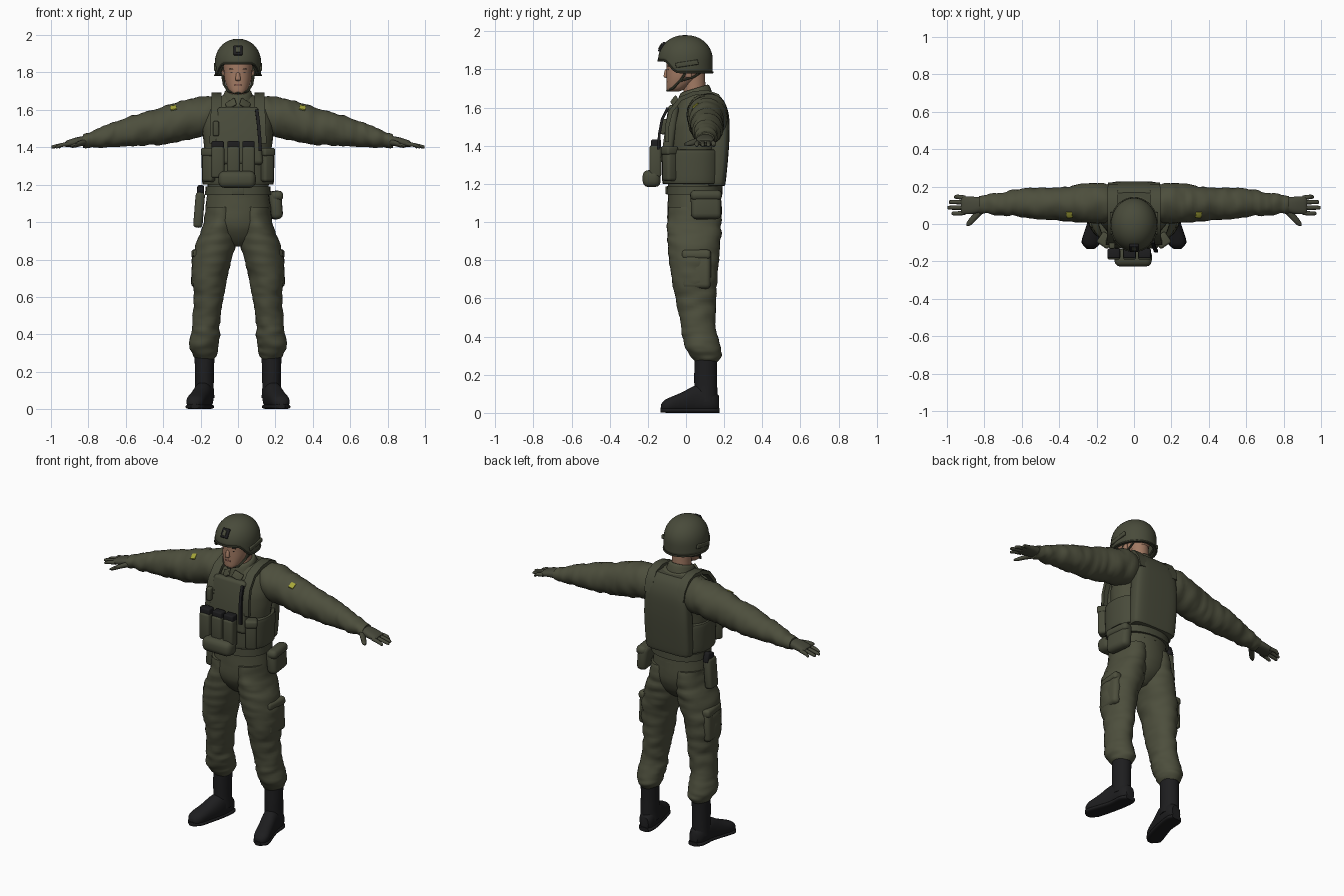
import bpy, bmesh, math
from mathutils import Vector, Euler, noise

if "Cube" in bpy.data.objects:
    bpy.data.objects.remove(bpy.data.objects["Cube"], do_unlink=True)


def material(name, r, g, b):
    mat = bpy.data.materials.new(name)
    mat.use_nodes = True
    mat.diffuse_color = (r, g, b, 1)
    shader = next(n for n in mat.node_tree.nodes if n.type == "BSDF_PRINCIPLED")
    shader.inputs["Base Color"].default_value = (r, g, b, 1)
    shader.inputs["Roughness"].default_value = 0.8
    return mat


CLOTH = material("olive cloth", .074, .077, .046)
GEAR = material("olive gear", .066, .07, .043)
GLOVE = material("dark olive glove", .062, .064, .042)
BLACK = material("black leather", .0125, .0125, .0135)
SKIN = material("skin", .36, .195, .125)
LIP = material("lip", .23, .1, .075)
HAIR = material("dark brown", .05, .032, .023)
YELLOW = material("yellow", .38, .38, .04)


def finish(name, bm, mat, mirror=False):
    """Turn a bmesh into a smooth-shaded object, optionally doubled across x."""
    bmesh.ops.recalc_face_normals(bm, faces=bm.faces)
    mesh = bpy.data.meshes.new(name)
    bm.to_mesh(mesh)
    bm.free()
    mesh.materials.append(mat)
    obj = bpy.data.objects.new(name, mesh)
    bpy.context.collection.objects.link(obj)
    bpy.ops.object.select_all(action="DESELECT")
    obj.select_set(True)
    bpy.context.view_layer.objects.active = obj
    bpy.ops.object.shade_smooth_by_angle(angle=math.radians(42))
    if mirror:
        obj.modifiers.new("mirror", "MIRROR").use_mirror_merge = False
    return obj


def spline(a, b, c, d, t):
    return b + t * (c - a + t * (2 * a - 5 * b + 4 * c - d + t * (3 * (b - c) + d - a))) / 2


def loft(name, rings, mat, axis="z", mirror=False, power=2, fold=0, tilt=0, steps=4, sides=28, floor=0):
    """Rings are (place on axis, two centre values, two radii), joined smoothly."""
    rows = []
    for i in range(len(rings) - 1):
        four = [rings[max(i - 1, 0)], rings[i], rings[i + 1], rings[min(i + 2, len(rings) - 1)]]
        rows += [[spline(*v, s / steps) for v in zip(*four)] for s in range(steps)]
    rows.append(rings[-1])
    bm, loops = bmesh.new(), []
    for p, cu, cv, ru, rv in rows:
        loop = []
        for k in range(sides):
            a = math.tau * k / sides
            u, v = (math.copysign(abs(f) ** (2 / power), f) for f in (math.cos(a), math.sin(a)))
            spot = Vector((p * 22, (cu + u * ru) * 9, (cv + v * rv) * 9))
            grow = fold * (noise.noise(spot) + .5 * noise.noise(spot * 2))
            u, v = cu + u * (ru + grow), cv + v * (rv + grow)
            co = {"x": (p, u, v), "y": (u, p, v), "z": (u, v, p + tilt * (v - cv))}[axis]
            loop.append(bm.verts.new((co[0], co[1], max(co[2], floor))))
        loops.append(loop)
    for low, high in zip(loops, loops[1:]):
        for k in range(sides):
            n = (k + 1) % sides
            bm.faces.new((low[k], low[n], high[n], high[k]))
    bm.faces.new(loops[0])
    bm.faces.new(loops[-1])
    return finish(name, bm, mat, mirror)


def box(name, centre, size, mat, bevel=.012, top=1, turn=(0, 0, 0), mirror=False):
    """Rounded box; top narrows its upper end."""
    bm = bmesh.new()
    bmesh.ops.create_cube(bm, size=1)
    for v in bm.verts:
        if v.co.z > 0:
            v.co.x *= top
        v.co = Vector(a * b for a, b in zip(v.co, size))
    bmesh.ops.bevel(bm, geom=bm.edges[:], offset=bevel, segments=3, profile=.5, affect="EDGES")
    for v in bm.verts:
        v.co = Euler(turn).to_matrix() @ v.co + Vector(centre)
    return finish(name, bm, mat, mirror)


def strap(name, points, width, thick, mat, mirror=False):
    """Flat band of the given width along x, following the points."""
    pts, bm, loops = [Vector(p) for p in points], bmesh.new(), []
    for i, p in enumerate(pts):
        along = pts[min(i + 1, len(pts) - 1)] - pts[max(i - 1, 0)]
        out = along.cross(Vector((1, 0, 0))).normalized() * thick / 2
        side = Vector((width / 2, 0, 0))
        loops.append([bm.verts.new(p + c) for c in (out + side, out - side, -out - side, side - out)])
    for low, high in zip(loops, loops[1:]):
        for k in range(4):
            bm.faces.new((low[k], low[k - 1], high[k - 1], high[k]))
    bm.faces.new(loops[0])
    bm.faces.new(loops[-1])
    return finish(name, bm, mat, mirror)


def tube(name, points, radius, mat, cyclic=False, mirror=False):
    """Round cord through the points."""
    pts, bm, loops = [Vector(p) for p in points], bmesh.new(), []
    last = len(pts) - 1
    for i, p in enumerate(pts):
        ahead = pts[(i + 1) % len(pts)] if cyclic else pts[min(i + 1, last)]
        behind = pts[i - 1] if cyclic else pts[max(i - 1, 0)]
        turn = (ahead - behind).to_track_quat("Z", "Y")
        ring = [Vector((math.cos(a), math.sin(a), 0)) * radius for a in (math.tau * k / 8 for k in range(8))]
        loops.append([bm.verts.new(p + turn @ r) for r in ring])
    for low, high in zip(loops, loops[1:]):
        for k in range(8):
            bm.faces.new((low[k], low[k - 1], high[k - 1], high[k]))
    if cyclic:
        bmesh.ops.bridge_loops(bm, edges=[e for e in bm.edges if e.is_boundary])
    else:
        bm.faces.new(loops[0])
        bm.faces.new(loops[-1])
    return finish(name, bm, mat, mirror)


# Head, neck and face
loft("head", [(1.685, 0, -.065, .025, .03), (1.7, 0, -.052, .047, .05), (1.75, 0, -.02, .069, .083),
              (1.8, 0, -.005, .076, .098), (1.87, 0, 0, .078, .1), (1.93, 0, 0, .05, .07)], SKIN, power=2.2)
loft("neck", [(1.6, 0, .045, .065, .07), (1.68, 0, .045, .056, .058), (1.79, 0, .04, .056, .06)], SKIN)
box("nose", (0, -.1, 1.778), (.03, .03, .045), SKIN, .009, top=.6, turn=(-.2, 0, 0))
box("ears", (.078, .012, 1.785), (.018, .035, .055), SKIN, .007, mirror=True)
box("eyes", (.029, -.092, 1.8), (.02, .009, .007), HAIR, .002, turn=(0, 0, .25), mirror=True)
box("eyebrows", (.03, -.093, 1.818), (.034, .009, .006), HAIR, .002, turn=(0, 0, .25), mirror=True)
box("mouth", (0, -.099, 1.735), (.036, .009, .009), LIP, .002)


# Helmet with a rim that rises over the face
def helmet_point(a, t):
    lift = min(max((math.cos(a) - .3) / .5, 0), 1)
    rim = 1.785 + .062 * lift * lift * (3 - 2 * lift)
    phi = t * math.acos((rim - 1.852) / .128)
    out = math.sin(min(phi, math.pi / 2)) ** .92
    return (.124 * out * math.sin(a), -.003 - .143 * out * math.cos(a), 1.852 + .128 * math.cos(phi))


angles = [math.tau * k / 40 for k in range(40)]
bm = bmesh.new()
rows = [[bm.verts.new(helmet_point(a, t / 12)) for a in angles] for t in range(1, 13)]
crown = bm.verts.new(helmet_point(0, 0))
for k in range(40):
    bm.faces.new((crown, rows[0][k - 1], rows[0][k]))
    for upper, lower in zip(rows, rows[1:]):
        bm.faces.new((upper[k - 1], lower[k - 1], lower[k], upper[k]))
shell = finish("helmet", bm, GEAR).modifiers.new("thickness", "SOLIDIFY")
shell.thickness = .02
tube("helmet_rim", [helmet_point(a, 1) for a in angles], .005, GEAR, cyclic=True)
box("helmet_mount", (0, -.124, 1.917), (.048, .022, .058), BLACK, .006, turn=(-.55, 0, 0))
box("helmet_mount_plate", (0, -.134, 1.922), (.022, .009, .034), GEAR, .003, turn=(-.55, 0, 0))
box("helmet_rails", (.122, .005, 1.83), (.014, .12, .026), GEAR, .005, turn=(.15, 0, 0), mirror=True)
tube("chin_straps", [(.085, .01, 1.8), (.076, -.03, 1.74), (.052, -.07, 1.7), (0, -.098, 1.69)], .007, GEAR, mirror=True)
tube("nape_straps", [(.07, .1, 1.8), (.074, .04, 1.76), (.076, -.03, 1.74)], .006, GEAR, mirror=True)

# Shirt
loft("shirt", [(1.12, 0, .045, .165, .14), (1.25, 0, .04, .165, .13), (1.4, 0, .045, .18, .135),
               (1.52, 0, .06, .19, .14), (1.6, 0, .075, .17, .125), (1.655, 0, .07, .12, .095),
               (1.685, 0, .055, .07, .06)], CLOTH, fold=.004)
loft("collar", [(1.6, 0, .045, .13, .1), (1.65, 0, .045, .09, .092), (1.69, 0, .045, .074, .078),
                (1.7, 0, .045, .066, .068)], CLOTH, tilt=.3)
box("collar_flaps", (.038, -.058, 1.632), (.06, .012, .045), CLOTH, .005, turn=(-.5, .5, .35), mirror=True)
loft("sleeves", [(.06, .1, 1.575, .085, .09), (.18, .112, 1.565, .108, .106), (.3, .11, 1.541, .1, .108),
                 (.42, .108, 1.511, .088, .097), (.55, .11, 1.49, .082, .084), (.68, .11, 1.464, .066, .063),
                 (.78, .108, 1.443, .053, .045), (.83, .105, 1.435, .044, .036)],
     CLOTH, axis="x", mirror=True, fold=.009, steps=8)
box("sleeve_patches", (.345, .05, 1.611), (.032, .036, .009), YELLOW, .002, turn=(.6, .2, 0), mirror=True)

# Gloved hands
loft("palms", [(.8, .105, 1.436, .036, .028), (.86, .1, 1.43, .046, .024), (.91, .1, 1.42, .047, .018),
               (.925, .1, 1.416, .042, .012)], GLOVE, axis="x", mirror=True, power=2.5)
for finger, y, tip in (("index", .062, .975), ("middle", .089, .998), ("ring", .115, .99), ("little", .139, .962)):
    spread = (y - .1) * .15
    loft(finger + "_fingers", [(.9, y, 1.418, .013, .012), (.94, y + spread, 1.413, .012, .011),
                               (tip - .008, y + spread, 1.403, .01, .009), (tip, y + spread, 1.401, .004, .004)],
         GLOVE, axis="x", mirror=True, sides=10)
loft("thumbs", [(.81, .078, 1.428, .022, .018), (.845, .045, 1.42, .025, .015), (.875, .014, 1.41, .022, .012),
                (.895, -.002, 1.404, .009, .006)], GLOVE, axis="x", mirror=True, sides=12)

# Trousers
loft("trouser_seat", [(1.18, 0, .045, .162, .135), (1.08, 0, .045, .173, .142), (.98, 0, .043, .175, .137),
                      (.91, 0, .042, .12, .1), (.87, 0, .042, .045, .055)], CLOTH, fold=.004)
loft("trouser_legs", [(1.08, .085, .045, .082, .135), (.98, .097, .044, .092, .143), (.9, .114, .042, .107, .14),
                      (.8, .138, .042, .106, .13), (.7, .154, .045, .096, .118), (.6, .156, .05, .08, .104),
                      (.5, .165, .06, .074, .096), (.42, .174, .068, .075, .09), (.34, .181, .09, .08, .092),
                      (.29, .177, .105, .062, .078), (.268, .177, .106, .05, .062)],
     CLOTH, mirror=True, fold=.008, steps=7)
box("cargo_pockets", (.216, .055, .745), (.054, .15, .19), CLOTH, .024, turn=(0, -.05, -.1), mirror=True)
box("cargo_flaps", (.217, .055, .83), (.054, .152, .05), CLOTH, .018, turn=(0, -.05, -.1), mirror=True)

# Boots
loft("boot_shafts", [(.06, .18, .105, .053, .062), (.15, .18, .103, .05, .06), (.31, .178, .105, .054, .06)],
     BLACK, mirror=True, fold=.002)
loft("boot_feet", [(.172, .172, .05, .028, .04), (.14, .178, .06, .047, .06), (.06, .186, .07, .05, .075),
                   (-.02, .208, .053, .05, .055), (-.08, .225, .042, .05, .041), (-.112, .23, .035, .04, .032),
                   (-.13, .232, .028, .02, .018)],
     BLACK, axis="y", mirror=True, power=2.3, floor=.008)
loft("boot_soles", [(.176, .172, .013, .032, .013), (.14, .178, .013, .05, .013), (.05, .188, .013, .048, .013),
                    (-.08, .225, .013, .053, .013), (-.112, .23, .014, .043, .013), (-.134, .232, .015, .02, .012)],
     BLACK, axis="y", mirror=True, power=3)

# Belt and hip gear
loft("belt", [(1.145, 0, .045, .176, .147), (1.19, 0, .045, .174, .145)], GEAR, power=2.3)
box("belt_buckle", (0, -.102, 1.167), (.06, .012, .04), GEAR, .004)
box("hip_pouch", (.198, .105, 1.09), (.065, .16, .15), GEAR, .028, turn=(0, -.08, .12))
box("hip_pouch_flap", (.202, .105, 1.14), (.066, .166, .055), GEAR, .024, turn=(0, -.08, .12))
box("holster", (-.208, .05, 1.065), (.05, .085, .19), GEAR, .018, turn=(0, .08, 0))
box("sidearm_grip", (-.2, .06, 1.16), (.036, .065, .065), BLACK, .01, turn=(.3, 0, 0))

# Plate carrier
loft("side_band", [(1.2, 0, .037, .185, .155), (1.22, 0, .037, .192, .162), (1.36, 0, .038, .194, .163),
                   (1.38, 0, .038, .188, .156)], GEAR, power=2.4)
box("front_panel", (0, -.085, 1.46), (.27, .056, .31), GEAR, .02, top=.82, turn=(-.14, 0, 0))
loft("back_panel", [(1.19, 0, .155, .14, .045), (1.21, 0, .158, .152, .05), (1.35, 0, .172, .155, .05),
                    (1.46, 0, .178, .152, .05), (1.56, 0, .175, .142, .05), (1.63, 0, .157, .128, .045),
                    (1.668, 0, .138, .112, .03)], GEAR, power=4)
strap("shoulder_straps", [(.125, -.1, 1.42), (.122, -.1, 1.5), (.118, -.08, 1.58), (.115, -.03, 1.645),
                          (.115, .04, 1.675), (.115, .11, 1.681), (.115, .165, 1.662), (.112, .2, 1.61),
                          (.11, .212, 1.55)], .055, .022, GEAR, mirror=True)
strap("sling", [(.1, -.095, 1.6), (.108, -.125, 1.54), (.115, -.14, 1.46), (.12, -.145, 1.38)], .018, .014, BLACK)
box("radio", (-.118, -.115, 1.5), (.032, .035, .08), GEAR, .008)

# Pouches across the front
for x in (-.108, -.024, .056):
    box("magazine_pouch", (x, -.16, 1.32), (.07, .062, .17), GEAR, .014)
    box("magazine_top", (x, -.157, 1.408), (.066, .052, .05), BLACK, .008)
box("belly_pouch", (-.005, -.18, 1.228), (.2, .095, .09), GEAR, .032)
box("side_pouches", (.152, -.085, 1.305), (.066, .065, .18), GEAR, .016, turn=(0, 0, .6), mirror=True)
box("side_pouch_flaps", (.153, -.087, 1.375), (.072, .07, .045), GEAR, .012, turn=(0, 0, .6), mirror=True)
